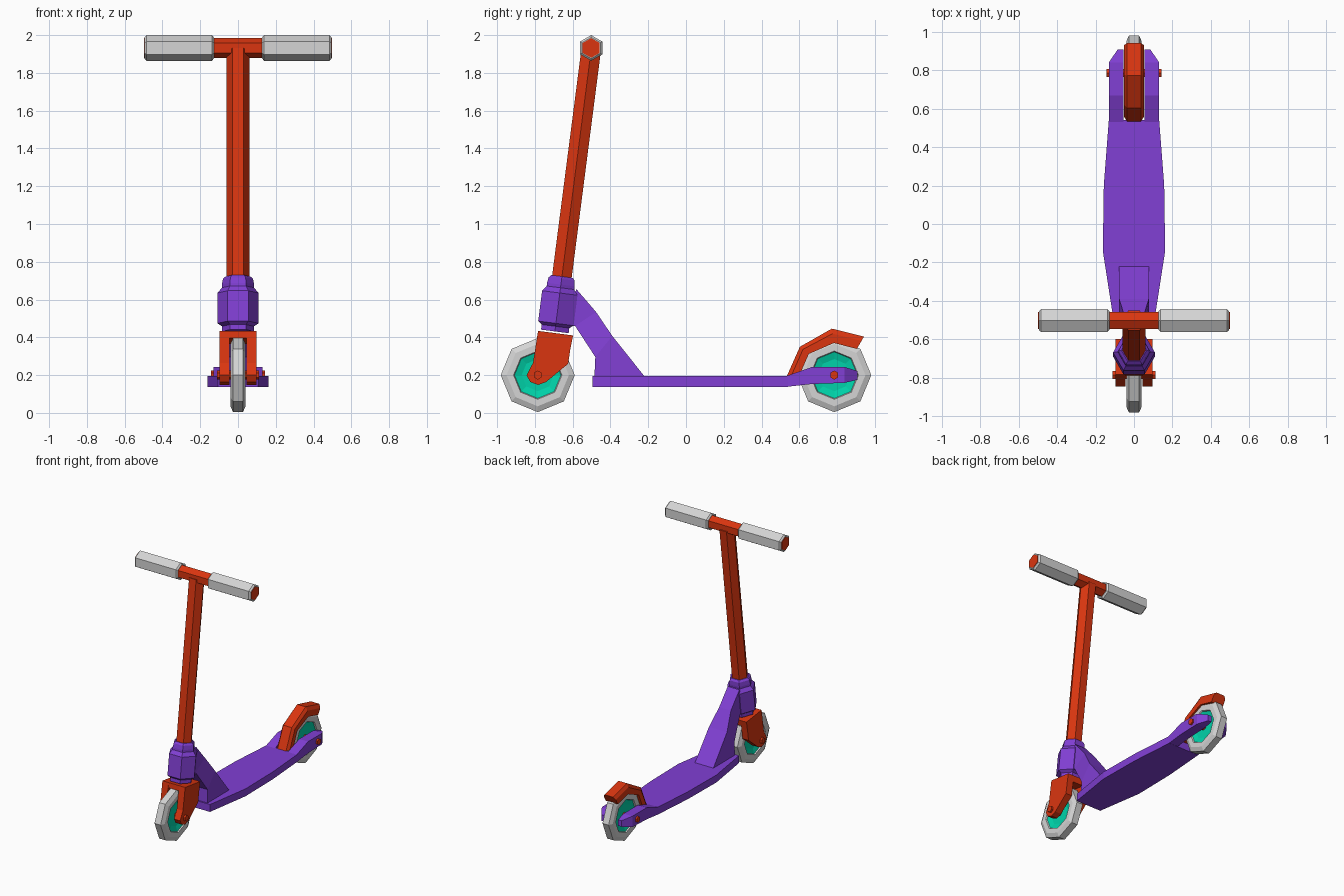
import bpy, bmesh, math
from mathutils import Matrix, Vector

if "Cube" in bpy.data.objects:
    bpy.data.objects.remove(bpy.data.objects["Cube"])


def material(name, rgb):
    m = bpy.data.materials.new(name)
    m.diffuse_color = (*rgb, 1)
    m.use_nodes = True
    m.node_tree.nodes["Principled BSDF"].inputs["Base Color"].default_value = m.diffuse_color
    return m


RED = material("orange_red", (0.70, 0.036, 0.005))
PURPLE = material("purple", (0.22, 0.05, 0.66))
GREY = material("light_grey", (0.66, 0.66, 0.66))
TEAL = material("teal", (0.0, 0.65, 0.40))


def loft(name, rings, mat, matrix=Matrix(), closed=False, mirror=False):
    """Skin a row of equal-length point rings; cap the ends unless closed."""
    bm = bmesh.new()
    vs = [[bm.verts.new(matrix @ Vector(p)) for p in ring] for ring in rings]
    pairs = list(zip(vs, vs[1:])) + ([(vs[-1], vs[0])] if closed else [])
    n = len(vs[0])
    for a, b in pairs:
        for i in range(n):
            j = (i + 1) % n
            bm.faces.new((a[i], a[j], b[j], b[i]))
    if not closed:
        bm.faces.new(vs[0])
        bm.faces.new(vs[-1])
    bmesh.ops.recalc_face_normals(bm, faces=bm.faces)
    me = bpy.data.meshes.new(name)
    bm.to_mesh(me)
    bm.free()
    me.materials.append(mat)
    ob = bpy.data.objects.new(name, me)
    bpy.context.collection.objects.link(ob)
    if mirror:
        ob.modifiers.new("mirror", 'MIRROR')
    return ob


def turned(name, profile, sides, mat, matrix, **kw):
    """Lathe a (distance along axis, radius) profile around local z."""
    rings = [[(r * math.cos(k * math.tau / sides), r * math.sin(k * math.tau / sides), s)
              for k in range(sides)] for s, r in profile]
    return loft(name, rings, mat, matrix, **kw)


def prism(name, yz, x0, x1, mat, **kw):
    return loft(name, [[(x, y, z) for y, z in yz] for x in (x0, x1)], mat, **kw)


def along_x(y, z):
    return Matrix.Translation((0, y, z)) @ Matrix.Rotation(math.pi / 2, 4, 'Y')


# Wheels with dished hubs and axle bolts
for end, y, bolt in (("front", -0.785, 0.112), ("rear", 0.785, 0.144)):
    m = along_x(y, 0.2)
    turned(end + "_tire", [(-.026, .196), (.026, .196), (.040, .165), (.040, .128), (.025, .12),
                           (-.025, .12), (-.040, .128), (-.040, .165)], 8, GREY, m, closed=True)
    turned(end + "_hub", [(-.02, .085), (-.032, .127), (.032, .127), (.02, .085)], 8, TEAL, m)
    turned(end + "_axle", [(-bolt, .024), (bolt, .024)], 6, RED, m)

# Steering column, tilted back
tilt = Matrix.Translation((0, -0.75, 0)) @ Matrix.Rotation(-math.atan(0.129), 4, 'X')
turned("head_tube", [(.435, .085), (.462, .085), (.478, .109), (.64, .109), (.668, .085),
                     (.685, .085), (.715, .08), (.728, .066)], 6, PURPLE, tilt)
turned("stem", [(.68, .06), (1.94, .06)], 6, RED, tilt)

# Handlebar and grips
bar = along_x(-0.502, 1.932)
turned("handlebar", [(-.498, .052), (.498, .052)], 6, RED, bar)
turned("grip", [(.128, .056), (.138, .068), (.484, .068), (.495, .056)], 6, GREY, bar, mirror=True)

# Fork legs and crown
prism("fork_leg", [(-.783, .434), (-.598, .41), (-.612, .34), (-.624, .26), (-.74, .164),
                   (-.783, .148), (-.825, .164), (-.844, .2), (-.81, .265)],
      .045, .097, RED, mirror=True)
prism("fork_crown", [(-.783, .434), (-.598, .41), (-.607, .365), (-.70, .378), (-.787, .396)],
      -.046, .046, RED)

# Deck plate, widest just ahead of the middle
half = [(.107, -.495), (.162, -.14), (.157, .2), (.131, .54)]
outline = half + [(-x, y) for x, y in reversed(half)]
loft("deck", [[(x, y, z) for x, y in outline] for z in (.138, .195)], PURPLE)

# Rear arms holding the wheel
arm = [(.53, .131, .138, .195), (.667, .131, .153, .243),
       (.84, .131, .159, .243), (.907, .085, .175, .222)]
loft("rear_arm", [[(.055, y, a), (x, y, a), (x, y, b), (.055, y, b)] for y, x, a, b in arm],
     PURPLE, mirror=True)

# Neck joining deck and head tube: (half width, upper y/z, lower y/z)
neck = [(.05, -.58, .655, -.66, .47), (.05, -.476, .534, -.587, .46),
        (.077, -.39, .407, -.48, .296), (.079, -.217, .19, -.485, .19)]
loft("neck", [[(w, a, b), (-w, a, b), (-w, c, d), (w, c, d)] for w, a, b, c, d in neck], PURPLE)

# Rear mudguard with bevelled outer edges: (outer y/z, inner y/z)
guard = [(.534, .195, .603, .205), (.603, .35, .65, .312),
         (.772, .446, .783, .37), (.942, .404, .905, .339)]
rings = []
for a, b, c, d in guard:
    e, f = a + (c - a) * .35, b + (d - b) * .35
    rings.append([(-.036, a, b), (.036, a, b), (.052, e, f),
                  (.052, c, d), (-.052, c, d), (-.052, e, f)])
loft("mudguard", rings, RED)
